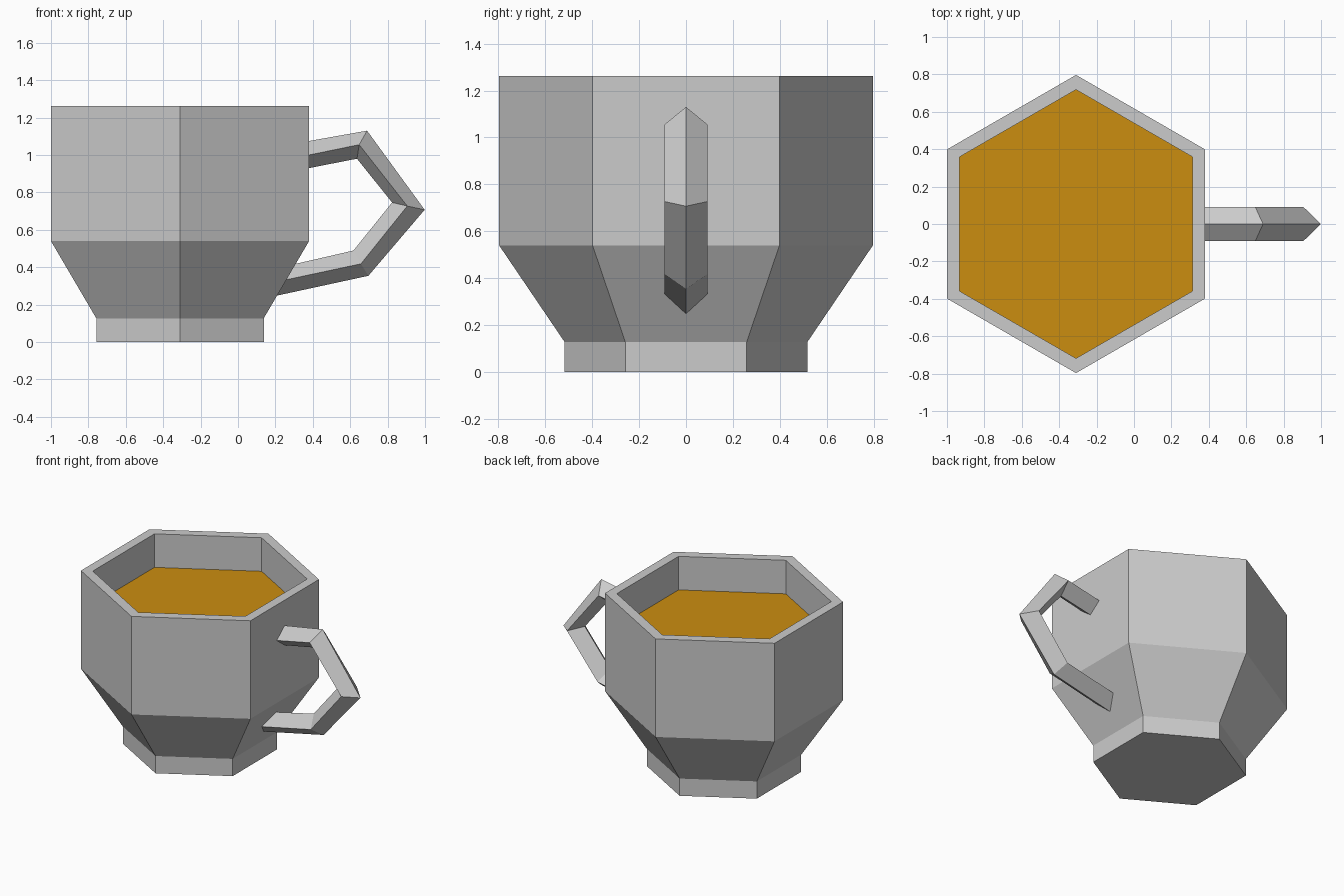
import bpy
import bmesh
from math import sin, cos, pi

if "Cube" in bpy.data.objects:
    bpy.data.objects.remove(bpy.data.objects["Cube"])

CX = -0.31  # cup axis


def hexagon(r, z):
    return [(CX + r * cos(pi / 6 + i * pi / 3), r * sin(pi / 6 + i * pi / 3), z)
            for i in range(6)]


def loft(name, rings, cap_start=True, cap_end=True):
    """Skin a list of equal-sized vertex rings, with optional end caps."""
    bm = bmesh.new()
    vs = [[bm.verts.new(p) for p in ring] for ring in rings]
    for a, b in zip(vs, vs[1:]):
        for i in range(len(a)):
            j = (i + 1) % len(a)
            bm.faces.new((a[i], a[j], b[j], b[i]))
    if cap_start:
        bm.faces.new(vs[0][::-1])
    if cap_end:
        bm.faces.new(vs[-1])
    mesh = bpy.data.meshes.new(name)
    bm.to_mesh(mesh)
    bm.free()
    obj = bpy.data.objects.new(name, mesh)
    bpy.context.collection.objects.link(obj)
    return obj


# Cup body: foot, flare, straight wall, rim, inner wall down to the drink
LEVEL = 1.015
profile = [(0.517, 0), (0.517, 0.127), (0.797, 0.54), (0.797, 1.262),
           (0.718, 1.262), (0.718, LEVEL)]
loft("cup_body", [hexagon(r, z) for r, z in profile], cap_end=False)

# Drink surface
drink = loft("drink", [hexagon(0.718, LEVEL)], cap_start=False)
amber = bpy.data.materials.new("amber")
amber.diffuse_color = (0.6, 0.27, 0.005, 1)
amber.use_nodes = True
amber.node_tree.nodes["Principled BSDF"].inputs["Base Color"].default_value = amber.diffuse_color
drink.data.materials.append(amber)

# Handle: diamond section, given as (x, z) of outer ridge, sides, inner ridge
W = 0.092
stations = [
    ((0.37, 1.073), (0.37, 0.998), (0.37, 0.928)),
    ((0.69, 1.13), (0.648, 1.055), (0.636, 0.98)),
    ((0.998, 0.707), (0.905, 0.727), (0.824, 0.746)),
    ((0.697, 0.354), (0.657, 0.418), (0.617, 0.489)),
    ((0.18, 0.242), (0.235, 0.328), (0.295, 0.415)),
]
loft("handle", [[(s[0], W, s[1]), (o[0], 0, o[1]), (s[0], -W, s[1]), (n[0], 0, n[1])]
                for o, s, n in stations])
